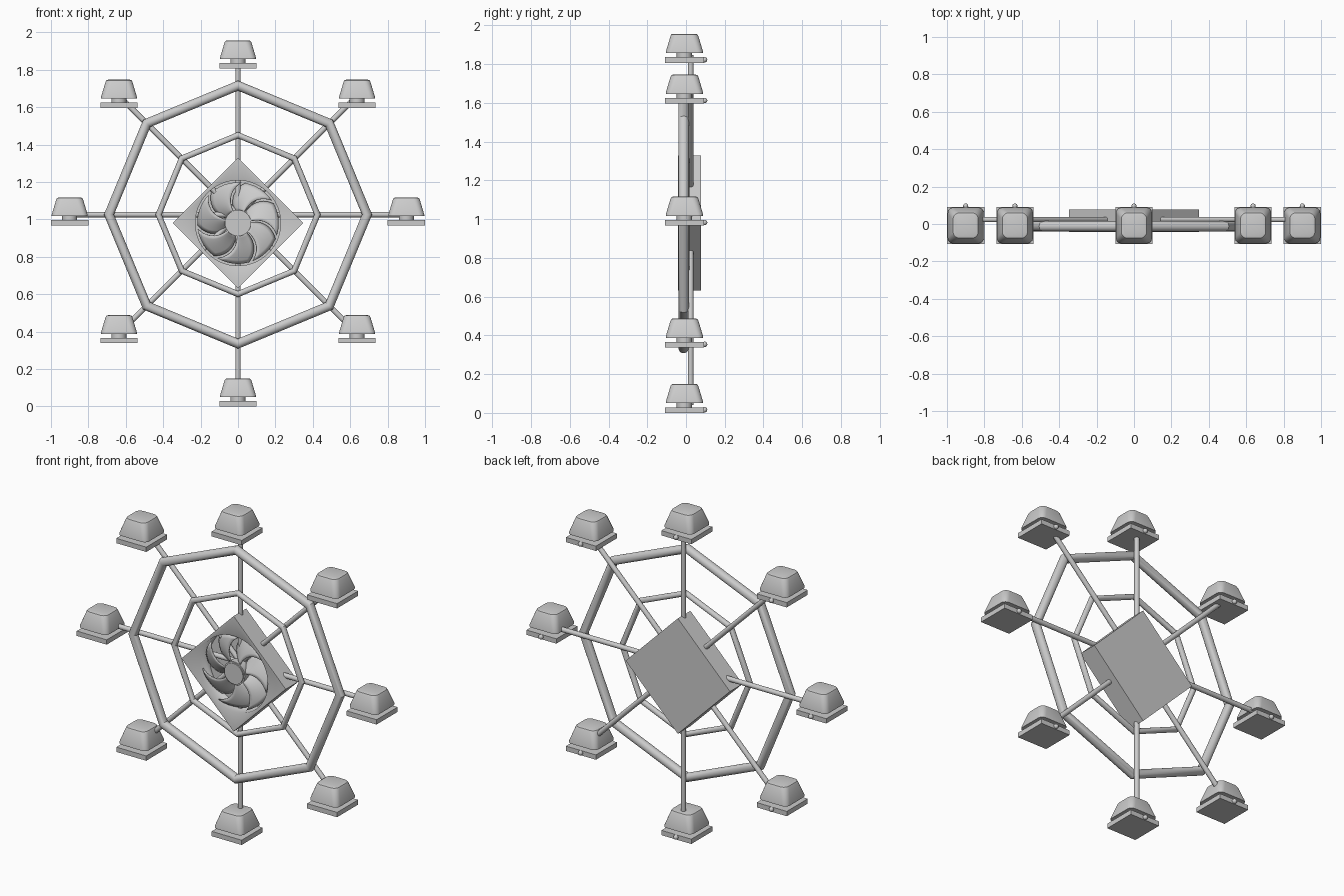
import bpy, bmesh
from math import sin, cos, pi, radians
from mathutils import Vector

if "Cube" in bpy.data.objects:
    bpy.data.objects.remove(bpy.data.objects["Cube"])

HUB_Z = 1.025      # wheel centre height
FAN_Z = 0.98       # fan box centre height


def smooth(ob, angle=35):
    bpy.ops.object.select_all(action='DESELECT')
    ob.select_set(True)
    bpy.context.view_layer.objects.active = ob
    bpy.ops.object.shade_smooth_by_angle(angle=radians(angle))
    return ob


def box(name, loc, size, rot=(0, 0, 0)):
    bpy.ops.mesh.primitive_cube_add(size=1, location=loc, rotation=rot)
    ob = bpy.context.object
    ob.name = name
    ob.scale = size
    return ob


def rod(name, a, b, r, sides=24):
    a, b = Vector(a), Vector(b)
    d = b - a
    bpy.ops.mesh.primitive_cylinder_add(vertices=sides, radius=r, depth=d.length, location=(a + b) / 2,
                                        rotation=d.to_track_quat('Z', 'Y').to_euler())
    ob = bpy.context.object
    ob.name = name
    return smooth(ob)


def mesh_object(name, bm):
    bmesh.ops.recalc_face_normals(bm, faces=bm.faces)
    me = bpy.data.meshes.new(name)
    bm.to_mesh(me)
    bm.free()
    ob = bpy.data.objects.new(name, me)
    bpy.context.collection.objects.link(ob)
    return ob


def octagon_ring(name, radius, tube, y):
    # a tube with eight straight, mitred sides
    bpy.ops.mesh.primitive_torus_add(major_radius=radius, minor_radius=tube, major_segments=8,
                                     minor_segments=20, location=(0, y, HUB_Z), rotation=(pi / 2, 0, 0))
    ob = bpy.context.object
    ob.name = name
    smooth(ob, 30)


def canopy(name, loc):
    # tapered, rounded-square cabin body with a softened top edge
    bm = bmesh.new()
    loops = []
    for z, half, rad in [(0.05, 0.096, 0.03), (0.058, 0.096, 0.03), (0.138, 0.072, 0.034),
                         (0.147, 0.067, 0.032), (0.150, 0.058, 0.028)]:
        loop = []
        for q in range(4):
            for k in range(6):
                t = q * pi / 2 + k * pi / 10
                sx = 1 if q in (0, 3) else -1
                sy = 1 if q < 2 else -1
                loop.append(bm.verts.new((sx * (half - rad) + rad * cos(t),
                                          sy * (half - rad) + rad * sin(t), z)))
        loops.append(loop)
    n = len(loops[0])
    for lo, hi in zip(loops, loops[1:]):
        for i in range(n):
            bm.faces.new((lo[i], lo[(i + 1) % n], hi[(i + 1) % n], hi[i]))
    bm.faces.new(loops[0][::-1])
    bm.faces.new(loops[-1])
    ob = mesh_object(name, bm)
    ob.location = loc
    smooth(ob, 30)


# wheel rings
octagon_ring("outer_ring", 0.69, 0.027, -0.012)
octagon_ring("inner_ring", 0.425, 0.017, 0.0)

# fan box: diamond block with a round recess in front
housing = box("fan_box", (0, 0.018, FAN_Z), (0.492, 0.12, 0.492), (0, pi / 4, 0))
cutter = rod("recess_cutter", (0, -0.1, FAN_Z), (0, 0.055, FAN_Z), 0.228, 64)
cutter.hide_render = True
cutter.hide_set(True)
cut = housing.modifiers.new("recess", 'BOOLEAN')
cut.operation = 'DIFFERENCE'
cut.object = cutter
cut.solver = 'EXACT'
smooth(housing)

# fan hub with a stepped cap
rod("fan_hub", (0, 0.055, FAN_Z), (0, -0.035, FAN_Z), 0.07, 40)
rod("fan_hub_cap", (0, -0.03, FAN_Z), (0, -0.042, FAN_Z), 0.062, 40)

# fan blades: swept, pitched sheets
for b in range(7):
    bm = bmesh.new()
    R, C = 8, 6
    grid = []
    for i in range(R + 1):
        u = i / R
        r = 0.062 + 0.156 * u
        row = []
        for j in range(C + 1):
            v = j / C
            a = 2 * pi * b / 7 + radians(62 - 28 * u * u + 46 * v)
            row.append(bm.verts.new((r * cos(a), -0.03 + 0.055 * v ** 1.3, r * sin(a))))
        grid.append(row)
    for i in range(R):
        for j in range(C):
            bm.faces.new((grid[i][j], grid[i][j + 1], grid[i + 1][j + 1], grid[i + 1][j]))
    blade = mesh_object(f"fan_blade_{b + 1}", bm)
    blade.location.z = FAN_Z
    blade.modifiers.new("thickness", 'SOLIDIFY').thickness = 0.006
    smooth(blade, 40)

# spokes and cabins
for k in range(8):
    a = k * pi / 4
    x = 0.9 * cos(a)
    base = 0.967 + 0.89 * sin(a)          # underside of the cabin floor
    tip = HUB_Z + 0.885 * sin(a)
    if k in (2, 6):                       # top and bottom cabins hang lower
        base = 1.807 if k == 2 else 0.0
        tip = base + 0.04
    rod(f"spoke_{k + 1}", (0, 0.024, HUB_Z), (x * 0.985, 0.024, tip), 0.0145)
    box(f"cabin_floor_{k + 1}", (x, -0.008, base + 0.0145), (0.2, 0.2, 0.029))
    rod(f"cabin_neck_{k + 1}", (x, -0.008, base + 0.02), (x, -0.008, base + 0.06), 0.04)
    canopy(f"cabin_body_{k + 1}", (x, -0.008, base))
    bpy.ops.mesh.primitive_uv_sphere_add(segments=20, ring_count=12, radius=0.014,
                                         location=(x, 0.096, base + 0.016))
    bpy.context.object.name = f"cabin_knob_{k + 1}"
    smooth(bpy.context.object)
